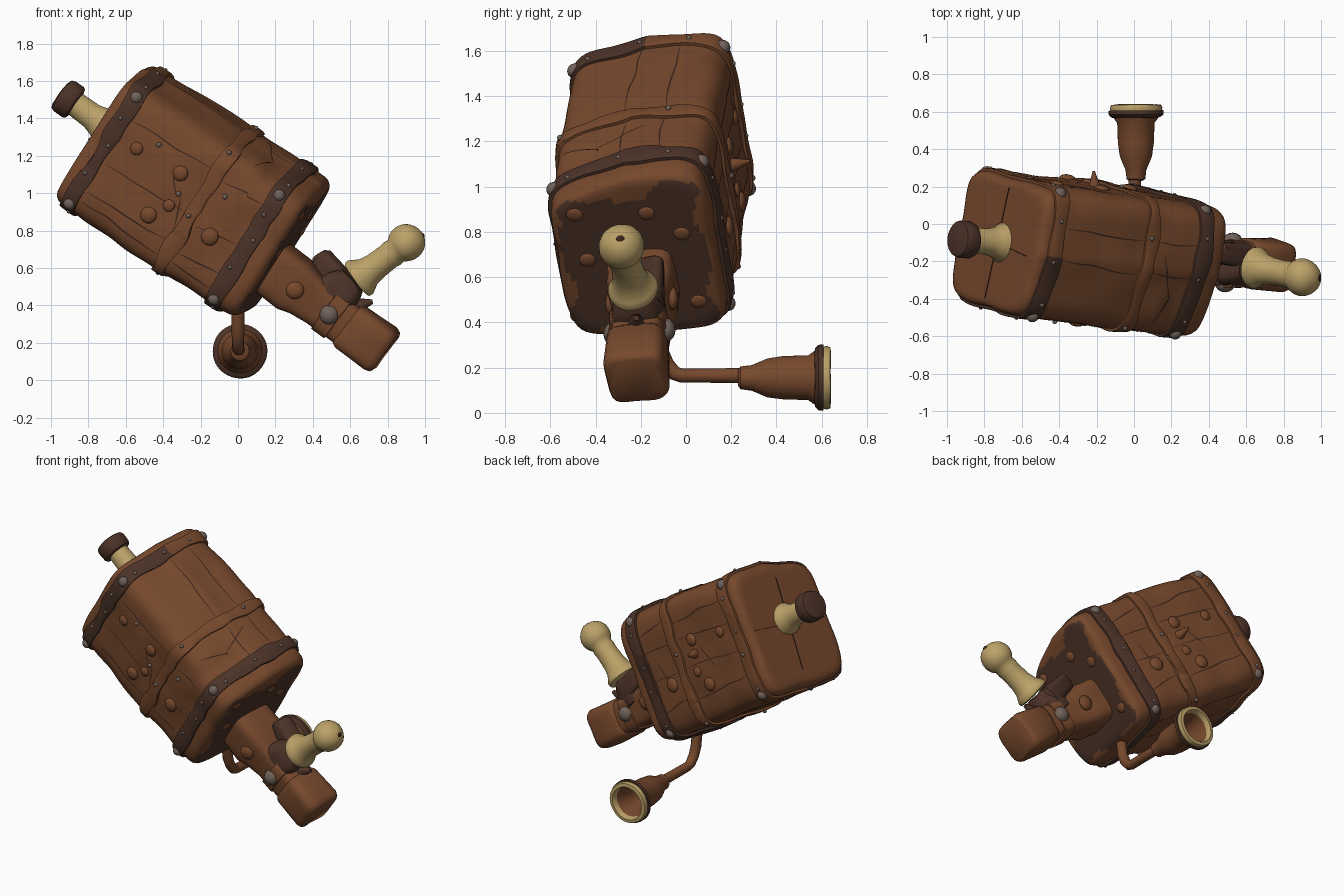
import bpy, bmesh, math
from mathutils import Vector, Matrix, noise

if "Cube" in bpy.data.objects:
    bpy.data.objects.remove(bpy.data.objects["Cube"])

def material(name, c):
    m = bpy.data.materials.new(name)
    m.diffuse_color = (*c, 1)
    m.use_nodes = True
    m.node_tree.nodes["Principled BSDF"].inputs["Base Color"].default_value = m.diffuse_color
    return m

WOOD = material("wood", (0.185, 0.066, 0.026))
DARK = material("dark_wood", (0.072, 0.033, 0.021))
TAN = material("horn_tan", (0.50, 0.36, 0.14))
GREY = material("rivet_grey", (0.16, 0.12, 0.10))
CRACK = material("crack_brown", (0.045, 0.018, 0.011))

# Tilted frame of the keg: X along its length, Y to its back side, Z to its top
B, F = Vector((-.735, -.10, 1.335)), Vector((.255, -.22, .69))
C = (B + F) / 2
dx = (F - B).normalized()
wy = Vector((.165, .98, .075))
wy = (wy - dx * wy.dot(dx)).normalized()
uz = dx.cross(wy)
M = Matrix((dx, wy, uz)).transposed().to_4x4()
M.translation = C

def finish(name, bm, mats, angle=40, matrix=None):
    bmesh.ops.remove_doubles(bm, verts=bm.verts, dist=1e-5)
    bmesh.ops.recalc_face_normals(bm, faces=bm.faces)
    if matrix:
        bmesh.ops.transform(bm, matrix=matrix, verts=bm.verts)
    me = bpy.data.meshes.new(name)
    bm.to_mesh(me)
    bm.free()
    for m in mats:
        me.materials.append(m)
    me.shade_smooth()
    me.set_sharp_from_angle(angle=math.radians(angle))
    bpy.context.collection.objects.link(bpy.data.objects.new(name, me))

def surf(x, a, off=0.0, k=1.0):
    """Point on the keg's rounded-box skin at length x and angle a."""
    c, s = math.cos(a), math.sin(a)
    r = (abs(c / .362) ** 7 + abs(s / .425) ** 7) ** (-1 / 7)
    r *= (.975 + .035 * (1 - (x / .6) ** 2)) * k
    p = Vector((x, r * c, r * s))
    r += off + .014 * noise.noise(p * 5) * k
    y, z = r * c, r * s
    if z > 0 and y < 0:  # the top slopes down towards the front side
        z *= 1 - .26 * min(1, -y / .36) * (1 if x > .3 else .75)
    return Vector((x, y, z))

def loft(bm, rings, closed=True):
    rows = [[bm.verts.new(p) for p in ring] for ring in rings]
    n = len(rows[0])
    for r0, r1 in zip(rows, rows[1:]):
        for i in range(n if closed else n - 1):
            j = (i + 1) % n
            bm.faces.new((r0[i], r0[j], r1[j], r1[i]))
    return rows

def lathe(name, p0, p1, prof, mat, power=2, segs=40, angle=40, rough=0, caps=True):
    """Turn (distance, radius) points about the axis p0-p1; power > 2 squares it."""
    p0, p1 = Vector(p0), Vector(p1)
    ax = (p1 - p0).normalized()
    sy = wy - ax * wy.dot(ax)
    sy = sy.normalized() if sy.length > .3 else ax.cross(Vector((0, 0, 1))).normalized()
    sz = ax.cross(sy)
    rings = []
    for t, r in prof:
        ring = []
        for i in range(segs):
            a = 2 * math.pi * i / segs
            c, s = math.cos(a), math.sin(a)
            q = r * (abs(c) ** power + abs(s) ** power) ** (-1 / power)
            p = p0 + ax * t + sy * (q * c) + sz * (q * s)
            ring.append(p + ax * rough * noise.noise(p * 9) + (sy * c + sz * s) * rough * noise.noise(p * 8))
        rings.append(ring)
    bm = bmesh.new()
    rows = loft(bm, rings)
    for row, (t, r) in ((rows[0], prof[0]), (rows[-1], prof[-1])):
        if caps and r > .001:
            bm.faces.new(row)
    finish(name, bm, [mat], angle)

def tube(name, pts, radii, mat):
    cu = bpy.data.curves.new(name, 'CURVE')
    cu.dimensions, cu.bevel_depth, cu.bevel_resolution, cu.use_fill_caps = '3D', 1, 4, True
    sp = cu.splines.new('POLY')
    sp.points.add(len(pts) - 1)
    for p, co, r in zip(sp.points, pts, radii):
        p.co, p.radius = (*co, 1), r
    cu.materials.append(mat)
    bpy.context.collection.objects.link(bpy.data.objects.new(name, cu))

# Keg body: lofted skin with rounded ends and a ragged dark patch on the tap end
A = [2 * math.pi * i / 128 for i in range(128)]
ends = [(0, .002)] + [(0, .1 * i) for i in range(1, 9)] + [(0, .86), (.003, .92), (.012, .96), (.03, .988)]
stations = [(-.59 + e, k) for e, k in ends]
stations += [(-.54 + 1.08 * i / 28, 1) for i in range(29)]
stations += [(.59 - e, k) for e, k in reversed(ends)]
bm = bmesh.new()
loft(bm, [[surf(x, a, 0, k) for a in A] for x, k in stations])
for f in bm.faces:
    p = f.calc_center_median()
    if p.x > .575:
        reach = max(abs(p.y) / .36, p.z / .36, -p.z / .42) + .25 * noise.noise(p * 6)
        f.material_index = 1 if reach < .88 else 0
finish("keg_body", bm, [WOOD, DARK], 45, M)

# Straps around the keg; the back one is dark only towards the front side
def strap(name, xc, half, off, mats, wob=.008):
    rings = []
    for s, o in ((-1, -.01), (-1, off * .8), (-.8, off), (.8, off), (1, off * .8), (1, -.01)):
        rings.append([surf(xc + s * half + wob * noise.noise(Vector((3 * math.cos(a), 3 * math.sin(a), xc * 9 + s))),
                           a, o) for a in A])
    bm = bmesh.new()
    loft(bm, rings)
    for f in bm.faces:
        if len(mats) > 1 and f.calc_center_median().y > 0:
            f.material_index = 1
    finish(name, bm, mats, 35, M)

strap("back_strap", -.49, .044, .018, [DARK, WOOD], .02)
strap("front_strap", .44, .048, .02, [DARK], .015)
strap("middle_strap", .10, .038, .018, [WOOD], .03)

# Plank seams and cracks, as thin ribbons on the skin
def seam(name, x0, x1, a0, a1, w=.0022):
    left, right = [], []
    for i in range(25):
        t = i / 24
        x, a = x0 + (x1 - x0) * t, math.radians(a0 + (a1 - a0) * t)
        a += .03 * noise.noise(Vector((x * 6, a * 3, 1)))
        h = w * (.5 + math.sin(math.pi * t))
        u, v = (0, h / .38) if abs(x1 - x0) > .12 else (h, 0)
        left.append(surf(x - u, a - v, .003))
        right.append(surf(x + u, a + v, .003))
    bm = bmesh.new()
    loft(bm, [left, right], False)
    finish(name, bm, [CRACK], 40, M)

for i, (a, b) in enumerate(((222, 224), (216, 214), (146, 145), (193, 190), (92, 96), (70, 72),
                            (38, 36), (20, 23), (-8, -5), (-32, -34), (268, 272), (300, 298))):
    seam(f"plank_seam_{i}", -.44, .05, a, b)
    seam(f"plank_seam_front_{i}", .15, .39, a + 1.5, b - 1)
for i, (x, y, a, b) in enumerate(((.2, .29, 80, 108), (.3, .24, 108, 128), (-.1, -.03, 165, 182),
                                  (.0, .06, 182, 205), (-.2, -.12, -15, 12), (.25, .3, -20, 10))):
    seam(f"crack_{i}", x, y, a, b, .003)
for i, a in enumerate((5, 95, 185, 275)):  # cross-shaped seam on the back end
    bm = bmesh.new()
    bmesh.ops.create_cube(bm, size=1, matrix=Matrix.Translation((-.591, 0, 0)) @ Matrix.Rotation(math.radians(a), 4, 'X')
                          @ Matrix.Translation((0, .17, 0)) @ Matrix.Diagonal((.005, .27, .005, 1)))
    finish(f"end_seam_{i}", bm, [CRACK], 40, M)

# Rivets and wooden knobs
def stud(name, loc, r, mat, matrix=M, squash=(1, 1, 1)):
    bm = bmesh.new()
    bmesh.ops.create_uvsphere(bm, u_segments=14, v_segments=8, radius=r,
                              matrix=Matrix.Translation(loc) @ Matrix.Diagonal((*squash, 1)))
    finish(name, bm, [mat], 60, matrix)

for x in (-.49, .44):
    for a in (48, 132, 228, 312):
        stud("corner_rivet", surf(x, math.radians(a), .006), .034, GREY)
    for a in range(10, 360, 28):
        stud("small_rivet", surf(x + .015 * math.sin(a), math.radians(a), .016), .012, GREY)
for a in range(10, 360, 60):
    stud("small_rivet", surf(.09, math.radians(a), .02), .013, GREY)
for x, z, r in ((-.34, .10, .036), (-.07, .12, .042), (-.095, -.18, .045), (-.03, -.08, .033), (.245, -.10, .048)):
    for s in (-1, 1):
        stud("wood_knob", surf(x, math.atan2(z, s * .36)), r, WOOD, M, (1, .5, 1))
for x, z in ((-.02, .0), (-.25, .2), (.2, .15)):
    stud("small_rivet", surf(x, math.atan2(z, -.36), .003), .014, GREY)
lathe("side_spike", M @ Vector((-.05, .34, .03)), M @ Vector((-.08, .45, .03)),
      [(0, .04), (.05, .025), (.11, .006)], WOOD, segs=12)
for y, z in ((-.24, .24), (.08, .22), (.22, .1), (.24, -.26), (-.22, .0)):
    stud("end_knob", (.588, y, z), .038, WOOD, M, (.35, 1, .9))

# Tap: flared neck, collar, end block and dark saddle
P0, P1 = Vector((.2, -.19, .59)), Vector((.79, -.22, .145))
ax = (P1 - P0).normalized()
lathe("tap_neck", P0, P1, [(-.05, .15), (.13, .15), (.2, .13), (.3, .118), (.5, .115)], WOOD, 5, rough=.008)
lathe("tap_collar", P0, P1, [(.34, .1), (.345, .13), (.43, .128), (.435, .1)], WOOD, 4, rough=.006)
lathe("tap_block", P0, P1, [(.47, .09), (.485, .118), (.51, .13), (.70, .135), (.73, .125), (.74, .11)], WOOD, 5,
      angle=60, rough=.008)
for s in (-1, 1):
    stud("tap_screw", P0 + ax * .385 + wy * s * .12, .052, GREY, Matrix(), (1, .8, 1))
    stud("tap_knob", P0 + ax * .16 + wy * s * .14, .05, WOOD, Matrix(), (1, .5, 1))
lathe("tap_saddle", (.46, -.2, .41), (.63, -.23, .545), [(0, .09), (.03, .12), (.12, .115), (.17, .095), (.2, .07)],
      DARK, 4, rough=.015)
lathe("saddle_ear", (.43, -.15, .67), (.58, -.17, .48), [(0, .035), (.02, .055), (.22, .07), (.24, .05)],
      DARK, 4, rough=.012)
tube("tap_hook", [(.58, -.22, .32), (.63, -.22, .375), (.67, -.22, .41), (.72, -.22, .42)],
     [.04, .04, .03, .012], DARK)

# Horn handle with flared foot and ball end
H0, H1 = Vector((.655, -.235, .55)), Vector((.90, -.285, .735))
L = (H1 - H0).length
ball = [(L - .1 * math.cos(math.radians(t)), max(.1 * math.sin(math.radians(t)), .0005)) for t in range(45, 181, 15)]
lathe("tap_handle", H0, H1, [(-.03, .07), (-.02, .108), (.0, .112), (.02, .10), (.05, .082), (.1, .073), (.19, .07),
                             (.21, .074)] + ball, TAN, angle=60, rough=.004)
stud("handle_hole", H1 + Vector((.091, -.005, .03)), .02, CRACK, Matrix(), (.35, 1, 1))

# Bung at the back end
K0, K1 = Vector((-.66, -.105, 1.325)), Vector((-.95, -.08, 1.535))
lathe("bung_shaft", K0, K1, [(0, .11), (.07, .105), (.1, .085), (.15, .07), (.3, .066)], TAN, rough=.004)
lathe("bung_cap", K0, K1, [(.255, .07), (.26, .092), (.275, .1), (.33, .1), (.35, .092), (.357, .07)], DARK, rough=.005)

# Bent pipe and hollow cup under the keg
tube("pipe", [(0, -.13, .40), (0, -.11, .27), (0, -.085, .215), (0, -.05, .175), (0, -.02, .165), (.005, .25, .165)],
     [.034, .034, .033, .032, .031, .033], WOOD)
lathe("pipe_cup", (.01, .23, .155), (.01, .64, .155),
      [(0, .035), (.01, .05), (.06, .056), (.13, .086), (.2, .096), (.31, .1), (.335, .118), (.36, .122),
       (.39, .118), (.39, .105), (.32, .082), (.2, .07), (.19, .0005)], WOOD, rough=.003)
lathe("cup_flange", (.01, .565, .155), (.01, .64, .155), [(0, .1), (.005, .13), (.02, .146), (.042, .146), (.044, .11)],
      DARK, rough=.003, caps=False)
lathe("cup_rim", (.01, .60, .155), (.01, .64, .155),
      [(0, .11), (.003, .136), (.02, .14), (.037, .134), (.04, .112), (.02, .102), (0, .1)], TAN, rough=.004, caps=False)
